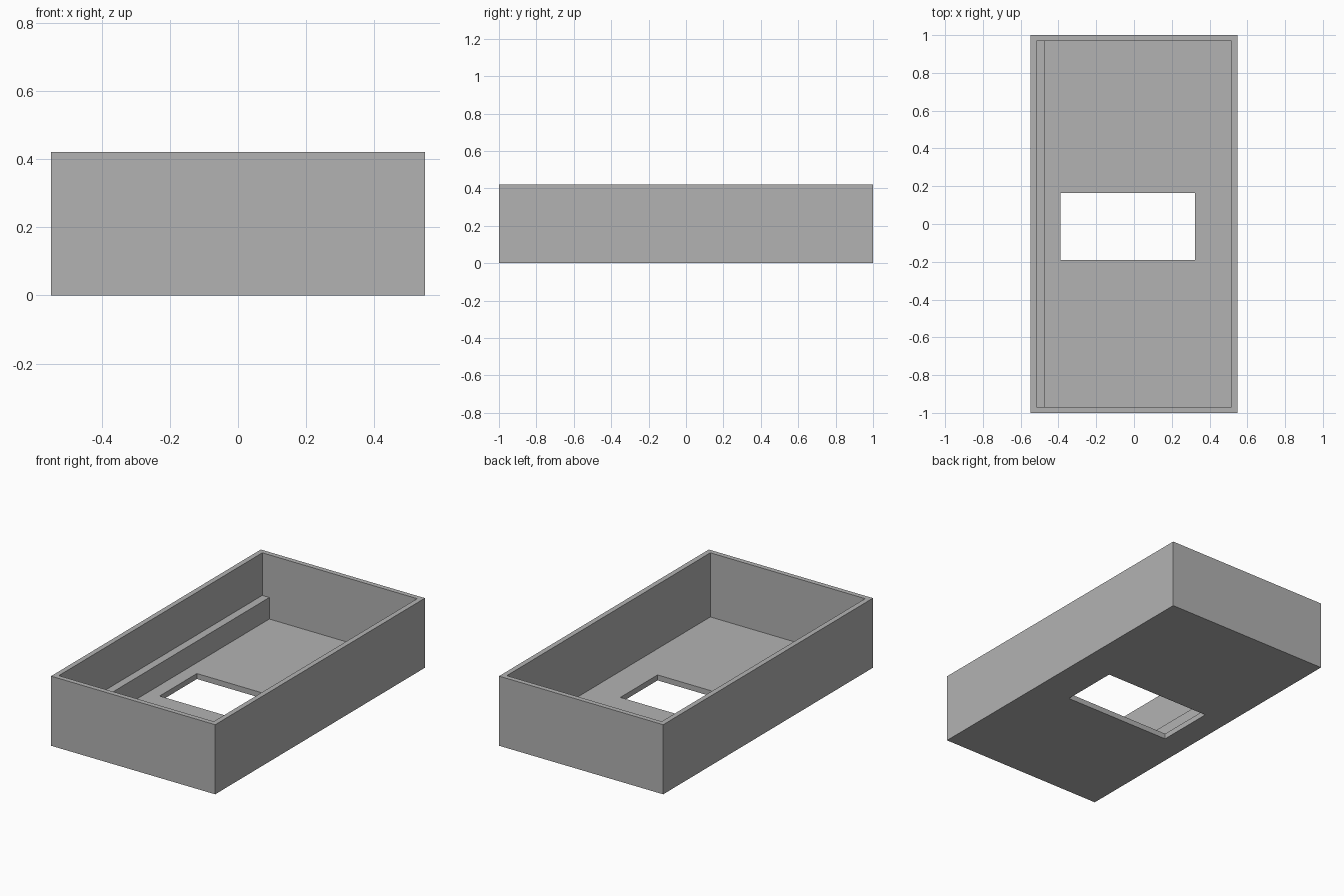
import bpy
import bmesh

if "Cube" in bpy.data.objects:
    bpy.data.objects.remove(bpy.data.objects["Cube"], do_unlink=True)

HALF_X, HALF_Y, HEIGHT = 0.548, 1.0, 0.42
WALL = 0.031
FLOOR = 0.033
LEDGE_X, LEDGE_Z = -0.47, 0.163

# Single plain grey
grey = bpy.data.materials.new("light_grey")
grey.use_nodes = True
colour = (0.448, 0.448, 0.448, 1)
grey.diffuse_color = colour
grey.node_tree.nodes["Principled BSDF"].inputs["Base Color"].default_value = colour


def extrude_profile(name, xz_points, y0, y1):
    """Solid made by sweeping an x-z outline along y."""
    bm = bmesh.new()
    face = bm.faces.new([bm.verts.new((x, y0, z)) for x, z in xz_points])
    swept = bmesh.ops.extrude_face_region(bm, geom=[face])["geom"]
    verts = [v for v in swept if isinstance(v, bmesh.types.BMVert)]
    bmesh.ops.translate(bm, verts=verts, vec=(0, y1 - y0, 0))
    bmesh.ops.recalc_face_normals(bm, faces=bm.faces)
    mesh = bpy.data.meshes.new(name)
    bm.to_mesh(mesh)
    bm.free()
    mesh.materials.append(grey)
    obj = bpy.data.objects.new(name, mesh)
    bpy.context.collection.objects.link(obj)
    return obj


def rectangle(x0, x1, z0, z1):
    return [(x0, z0), (x1, z0), (x1, z1), (x0, z1)]


def cut(target, cutter):
    """Subtract the cutter for good, then discard it."""
    cutter.hide_render = True
    mod = target.modifiers.new("cut", "BOOLEAN")
    mod.operation = "DIFFERENCE"
    mod.solver = "EXACT"
    mod.object = cutter
    bpy.context.view_layer.objects.active = target
    bpy.ops.object.modifier_apply(modifier=mod.name)
    bpy.data.objects.remove(cutter, do_unlink=True)


# Outer block
tray = extrude_profile("open_tray", rectangle(-HALF_X, HALF_X, 0, HEIGHT), -HALF_Y, HALF_Y)

# Stepped cavity, leaving the long ledge beside the right wall
inner_x, inner_y, top = HALF_X - WALL, HALF_Y - WALL + 0.001, HEIGHT + 0.1
cavity = [(LEDGE_X, FLOOR), (inner_x, FLOOR), (inner_x, top),
          (-inner_x, top), (-inner_x, LEDGE_Z), (LEDGE_X, LEDGE_Z)]
cut(tray, extrude_profile("cavity_cutter", cavity, -inner_y, inner_y))

# Rectangular opening through the floor
cut(tray, extrude_profile("opening_cutter", rectangle(-0.39, 0.323, -0.1, 0.1), -0.19, 0.165))
